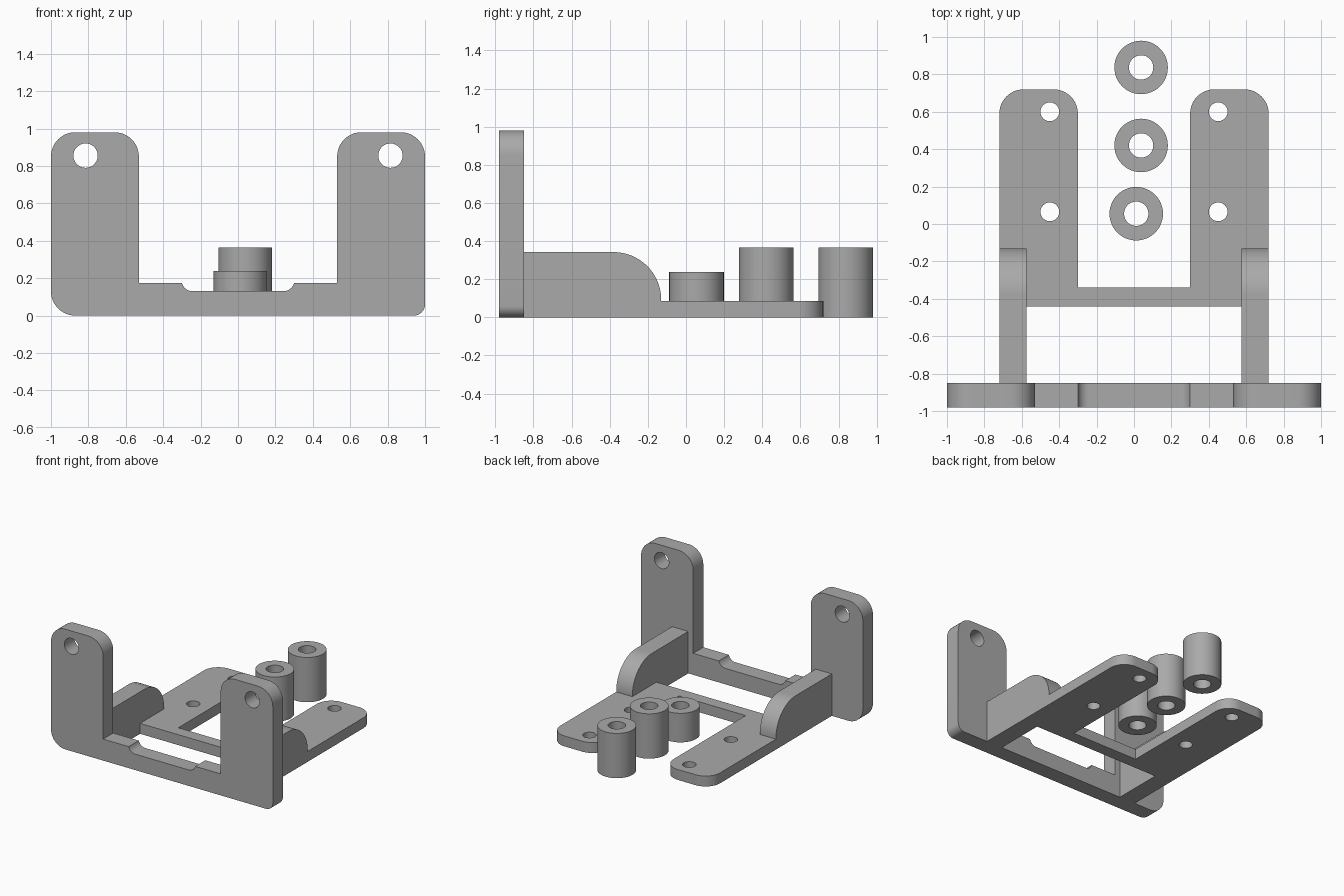
import bpy, bmesh, math
from mathutils import Vector

cube = bpy.data.objects.get("Cube")
if cube:
    bpy.data.objects.remove(cube, do_unlink=True)

grey = bpy.data.materials.new("plain grey")
grey.use_nodes = True
COLOUR = (0.4, 0.4, 0.4, 1)
grey.diffuse_color = COLOUR
shader = next(n for n in grey.node_tree.nodes if n.type == "BSDF_PRINCIPLED")
shader.inputs["Base Color"].default_value = COLOUR


def rounded(corners, steps=12):
    """Turn (u, v, radius) corners into an outline with filleted corners."""
    out = []
    for i, (u, v, r) in enumerate(corners):
        p = Vector((u, v))
        if not r:
            out.append(p)
            continue
        a = (Vector(corners[i - 1][:2]) - p).normalized()
        b = (Vector(corners[(i + 1) % len(corners)][:2]) - p).normalized()
        half = a.angle(b) / 2
        centre = p + (a + b).normalized() * r / math.sin(half)
        start = p + a * r / math.tan(half) - centre
        end = p + b * r / math.tan(half) - centre
        sweep = start.angle(end)
        for k in range(steps + 1):
            t = k / steps
            out.append(centre + (start * math.sin((1 - t) * sweep)
                                 + end * math.sin(t * sweep)) / math.sin(sweep))
    return out


def circle(u, v, r, n=48):
    return [Vector((u + r * math.cos(math.tau * k / n),
                    v + r * math.sin(math.tau * k / n))) for k in range(n)]


def slab(name, loops, low, high, axes):
    """Extrude a filled outline with holes; axes names the u, v, depth axes."""
    curve = bpy.data.curves.new(name, "CURVE")
    curve.dimensions = "2D"
    curve.fill_mode = "BOTH"
    curve.extrude = (high - low) / 2
    for loop in loops:
        spline = curve.splines.new("POLY")
        spline.points.add(len(loop) - 1)
        for point, p in zip(spline.points, loop):
            point.co = (p.x, p.y, 0, 1)
        spline.use_cyclic_u = True
    helper = bpy.data.objects.new(name + " outline", curve)
    bpy.context.collection.objects.link(helper)
    deps = bpy.context.evaluated_depsgraph_get()
    mesh = bpy.data.meshes.new_from_object(helper.evaluated_get(deps))
    bpy.data.objects.remove(helper, do_unlink=True)

    bm = bmesh.new()
    bm.from_mesh(mesh)
    bmesh.ops.remove_doubles(bm, verts=bm.verts, dist=0.0001)
    for v in bm.verts:
        u, w, d = v.co
        place = dict(zip(axes, (u, w, d + (low + high) / 2)))
        v.co = (place["x"], place["y"], place["z"])
    bmesh.ops.recalc_face_normals(bm, faces=bm.faces)
    bm.to_mesh(mesh)
    bm.free()
    mesh.materials.clear()
    mesh.materials.append(grey)
    mesh.name = name
    obj = bpy.data.objects.new(name, mesh)
    bpy.context.collection.objects.link(obj)
    bpy.ops.object.select_all(action="DESELECT")
    obj.select_set(True)
    bpy.context.view_layer.objects.active = obj
    bpy.ops.object.shade_smooth_by_angle(angle=math.radians(30))
    return obj


def mirrored(half):
    """Complete a right-half outline by reflecting it across the centre."""
    return half + [(-u, v, r) for u, v, r in reversed(half)]


FRONT, PLATE_BACK = -0.98, -0.85
BASE_TOP, BASE_FRONT, RAIL_END = 0.085, -0.44, -0.13

# Upright front plate with two ears and a shallow dip in its bridge
plate = mirrored([(1, 0, 0.06), (1, 0.98, 0.13), (0.53, 0.98, 0.13),
                  (0.53, 0.175, 0), (0.3, 0.175, 0), (0.285, 0.13, 0.06)])
plate[-1] = (-1, 0, 0.13)
slab("front_plate", [rounded(plate)] + [circle(s * 0.815, 0.855, 0.065) for s in (-1, 1)],
     FRONT, PLATE_BACK, "xzy")

# U-shaped base with screw holes
base = mirrored([(0.72, BASE_FRONT, 0), (0.72, 0.72, 0.13),
                 (0.3, 0.72, 0.13), (0.3, -0.34, 0)])
holes = [circle(s * 0.45, y, 0.05) for s in (-1, 1) for y in (0.065, 0.6)]
slab("base_plate", [rounded(base)] + holes, 0, BASE_TOP, "xyz")

# Side rails joining the base to the front plate, notched over the base
rail = rounded([(PLATE_BACK, 0, 0), (BASE_FRONT, 0, 0), (BASE_FRONT, BASE_TOP, 0),
                (RAIL_END, BASE_TOP, 0), (RAIL_END, 0.342, 0.25),
                (PLATE_BACK, 0.342, 0)], 20)
slab("left_rail", [rail], 0.575, 0.72, "yzx")
slab("right_rail", [rail], -0.72, -0.575, "yzx")

# Loose tubular spacers
for name, x, y, height in (("short_spacer", 0.012, 0.055, 0.237),
                           ("middle_spacer", 0.038, 0.42, 0.365),
                           ("rear_spacer", 0.038, 0.837, 0.365)):
    slab(name, [circle(x, y, 0.143), circle(x, y, 0.065)], 0, height, "xyz")
